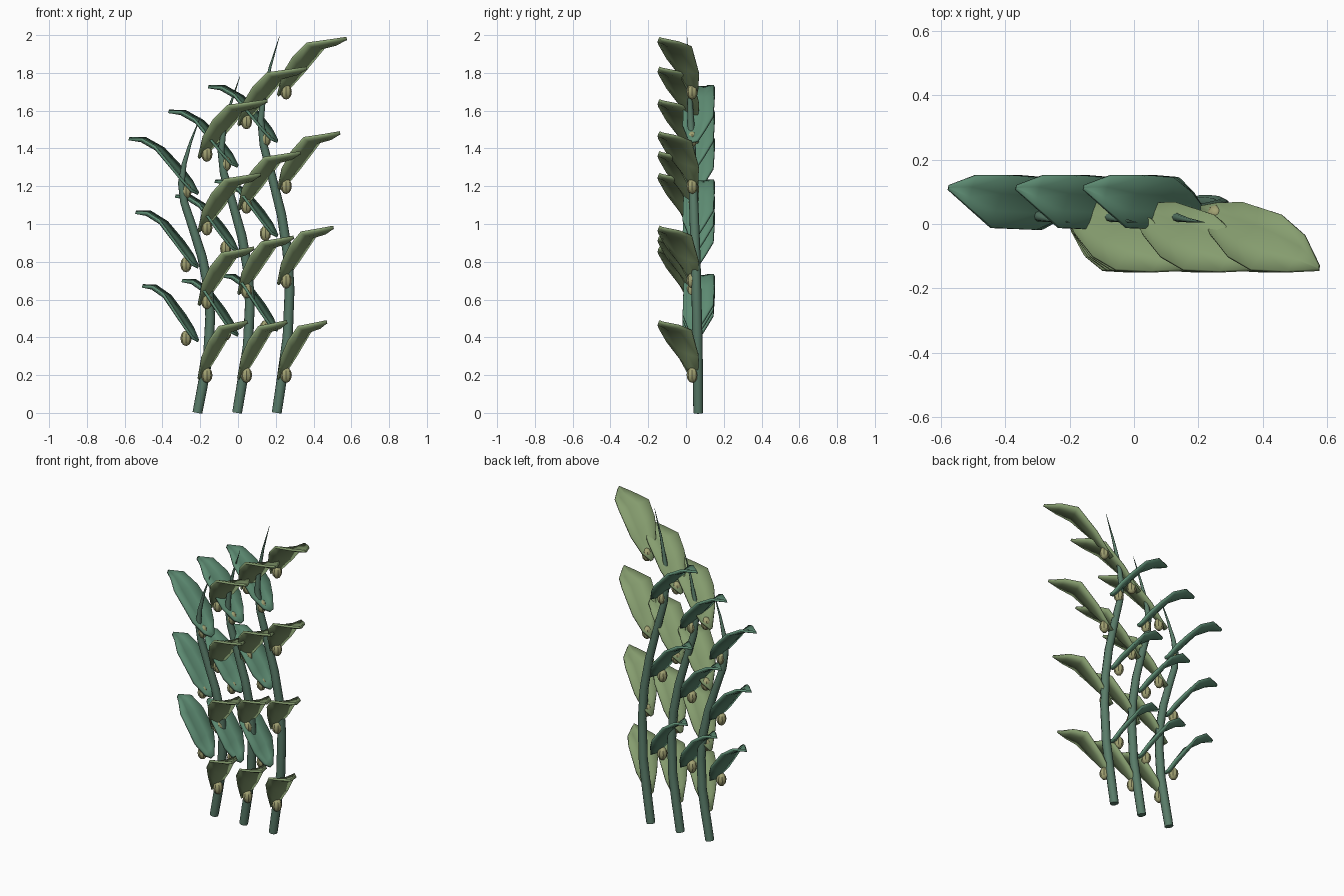
import bpy, bmesh
from mathutils import Vector

if "Cube" in bpy.data.objects:
    bpy.data.objects.remove(bpy.data.objects["Cube"])


def material(name, rgb):
    m = bpy.data.materials.new(name)
    m.diffuse_color = (*rgb, 1)
    m.use_nodes = True
    m.node_tree.nodes["Principled BSDF"].inputs["Base Color"].default_value = m.diffuse_color
    return m


STEM = material("stem_green", (0.10, 0.20, 0.14))
COOL = material("cool_green", (0.11, 0.26, 0.17))
WARM = material("warm_green", (0.24, 0.34, 0.16))
BULB = material("bulb_olive", (0.36, 0.36, 0.17))


def finish(name, bm, mat):
    bmesh.ops.recalc_face_normals(bm, faces=bm.faces)
    me = bpy.data.meshes.new(name)
    bm.to_mesh(me)
    bm.free()
    me.materials.append(mat)
    ob = bpy.data.objects.new(name, me)
    bpy.context.collection.objects.link(ob)
    bpy.context.view_layer.objects.active = ob
    ob.select_set(True)
    bpy.ops.object.shade_smooth_by_angle(angle=0.6)
    ob.select_set(False)
    return ob


# Blade edges as (outward distance, y, height above bulb)
RIGHT_BACK = [(0, .055, -.02), (.04, .065, .015), (.095, .066, .10),
              (.175, .03, .235), (.228, -.035, .26), (.26, -.13, .28)]
RIGHT_FRONT = [(0, .03, -.02), (.018, -.03, .09), (.057, -.10, .18),
               (.11, -.143, .255), (.19, -.148, .27), (.26, -.143, .285)]
LEFT_BACK = [(0, .06, -.01), (.022, .10, .05), (.06, .143, .12),
             (.13, .150, .225), (.20, .150, .28), (.26, .118, .28)]
LEFT_FRONT = [(0, .03, -.015), (.025, .01, 0), (.07, -.018, .07),
              (.165, -.012, .235), (.215, .05, .275), (.262, .108, .275)]


def blade(name, back, front, x, z, side, stretch, mat):
    bm = bmesh.new()
    rows = []
    for i, (b, f) in enumerate(zip(back, front)):
        row = []
        for t in (0, .33, .67, 1):
            p = Vector(b).lerp(Vector(f), t)
            sag = .012 if t in (.33, .67) and 0 < i < 5 else 0
            row.append(bm.verts.new((x + side * (p.x * stretch + sag * .6), p.y, z + p.z - sag)))
        rows.append(row)
    for r, s in zip(rows, rows[1:]):
        for k in range(3):
            bm.faces.new((r[k], r[k + 1], s[k + 1], s[k]))
    ob = finish(name, bm, mat)
    mod = ob.modifiers.new("thickness", 'SOLIDIFY')
    mod.thickness, mod.offset = .014, 0


def bulb(name, x, z):
    bm = bmesh.new()
    bmesh.ops.create_uvsphere(bm, u_segments=8, v_segments=6, radius=1)
    bmesh.ops.scale(bm, vec=(.03, .03, .041), verts=bm.verts)
    bmesh.ops.translate(bm, vec=(x, .033, z), verts=bm.verts)
    finish(name, bm, BULB)


# Stem path: (x offset, y, z, radius)
PATH = [(0, .065, 0, .026), (.03, .063, .2, .027), (.058, .06, .4, .027), (.068, .055, .65, .026),
        (.057, .05, .85, .026), (.025, .043, 1.05, .025), (-.025, .035, 1.25, .023),
        (-.07, .03, 1.42, .021), (-.085, .025, 1.55, .018), (-.07, .02, 1.68, .013),
        (-.035, .012, 1.83, .007), (.015, .005, 1.995, .001)]


def stem(name, x, scale):
    cu = bpy.data.curves.new(name, 'CURVE')
    cu.dimensions = '3D'
    cu.bevel_depth, cu.bevel_resolution, cu.use_fill_caps = 1, 2, True
    sp = cu.splines.new('POLY')
    sp.points.add(len(PATH) - 1)
    for p, (px, py, pz, r) in zip(sp.points, PATH):
        p.co = (x + px, py, pz * scale, 1)
        p.radius = r
    sp.use_smooth = True
    cu.materials.append(STEM)
    ob = bpy.data.objects.new(name, cu)
    bpy.context.collection.objects.link(ob)


# Three stems of rising height, blades alternating right and left
for n, (x, scale) in enumerate([(-.21, .785), (0, .8925), (.21, 1)]):
    stem(f"stem_{n}", x - .005, scale)
    step = [.39, .4475, .5][n]
    for k in range(7):
        z, lvl = .2 + step * k / 2, k // 2
        if k % 2 == 0:
            blade(f"right_blade_{n}_{lvl}", RIGHT_BACK, RIGHT_FRONT, x, z, 1,
                  1 + .135 * lvl, WARM)
            bulb(f"right_bulb_{n}_{lvl}", x + .045, z)
        else:
            blade(f"left_blade_{n}_{lvl}", LEFT_BACK, LEFT_FRONT, x, z, -1,
                  1.135 + .135 * lvl, COOL)
            bulb(f"left_bulb_{n}_{lvl}", x - .065, z)
